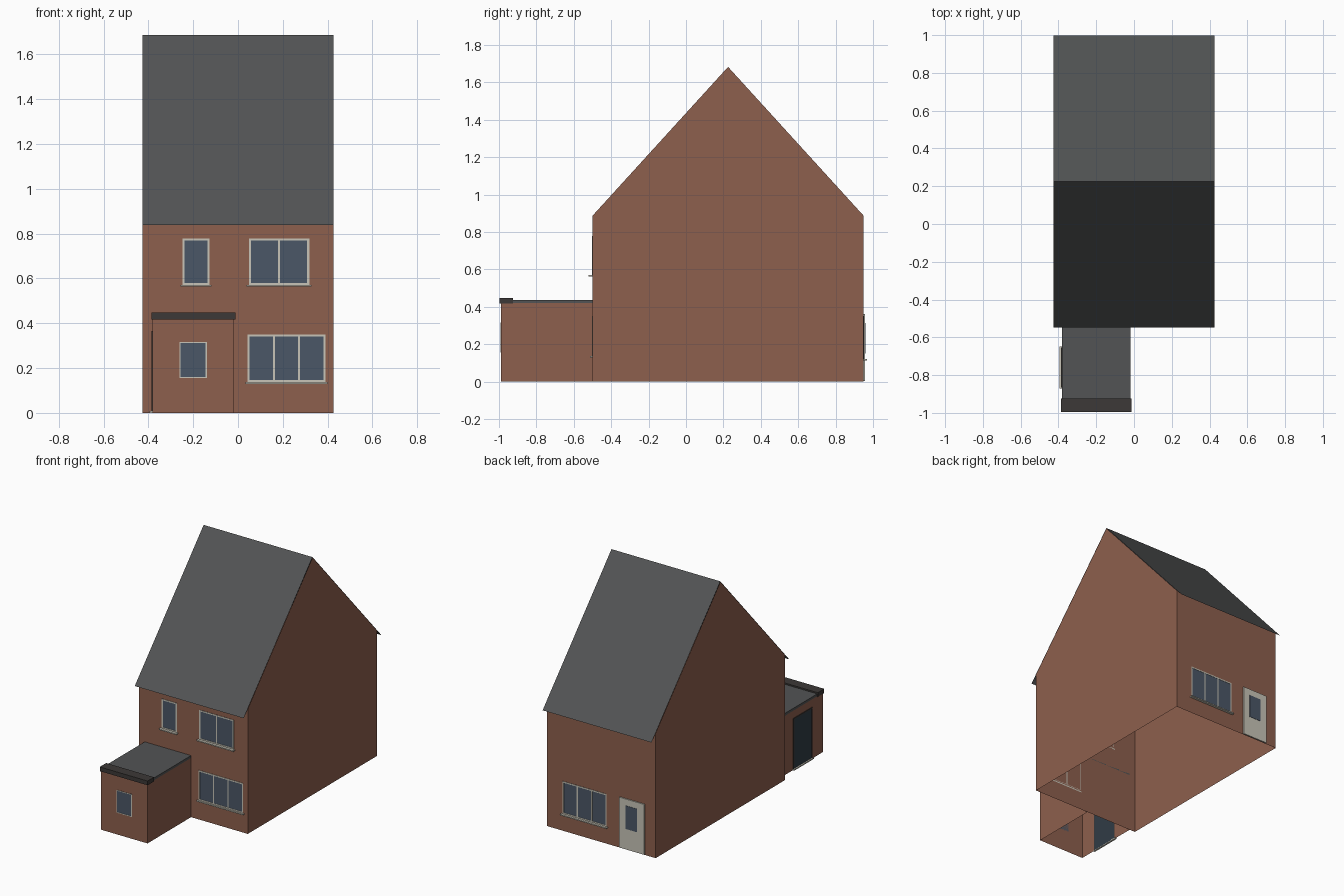
import bpy, bmesh

if "Cube" in bpy.data.objects:
    bpy.data.objects.remove(bpy.data.objects["Cube"])


def material(name, r, g, b):
    m = bpy.data.materials.new(name)
    m.diffuse_color = (r, g, b, 1)
    m.use_nodes = True
    m.node_tree.nodes["Principled BSDF"].inputs["Base Color"].default_value = m.diffuse_color
    return m


BRICK = material("brick", 0.27, 0.115, 0.075)
SLATE = material("slate", 0.085, 0.088, 0.09)
TRIM = material("dark_trim", 0.045, 0.04, 0.038)
FRAME = material("frame", 0.58, 0.56, 0.48)
GLASS = material("glass", 0.07, 0.095, 0.135)
DARK = material("dark_glass", 0.03, 0.045, 0.06)


def mesh_object(name, bm, mat):
    me = bpy.data.meshes.new(name)
    bm.to_mesh(me)
    bm.free()
    me.materials.append(mat)
    ob = bpy.data.objects.new(name, me)
    bpy.context.collection.objects.link(ob)
    return ob


def boxes(name, mat, *specs):
    """One object from boxes given as (x0, x1, y0, y1, z0, z1)."""
    bm = bmesh.new()
    for x0, x1, y0, y1, z0, z1 in specs:
        vs = bmesh.ops.create_cube(bm, size=1)["verts"]
        for v in vs:
            v.co.x = x1 if v.co.x > 0 else x0
            v.co.y = y1 if v.co.y > 0 else y0
            v.co.z = z1 if v.co.z > 0 else z0
    return mesh_object(name, bm, mat)


def sheet(name, mat, profile, x0, x1, caps=False):
    """Extrude a (y, z) line along x, optionally capping both ends."""
    bm = bmesh.new()
    a = [bm.verts.new((x0, y, z)) for y, z in profile]
    b = [bm.verts.new((x1, y, z)) for y, z in profile]
    for i in range(len(profile) - 1):
        bm.faces.new((a[i], b[i], b[i + 1], a[i + 1]))
    if caps:
        bm.faces.new(a)
        bm.faces.new(b[::-1])
    return mesh_object(name, bm, mat)


def window(name, wall, side, x0, x1, z0, z1, panes=1, sill=0.0, t=0.009):
    """Framed window on a wall at y = wall, facing side (-1 front, 1 back)."""
    def span(d):
        return sorted((wall, wall + side * d))
    boxes(name + "_glass", GLASS, (x0, x1, *span(0.001), z0, z1))
    f = span(0.003)
    bars = [(x0, x1, *f, z0, z0 + t), (x0, x1, *f, z1 - t, z1),
            (x0, x0 + t, *f, z0 + t, z1 - t), (x1 - t, x1, *f, z0 + t, z1 - t)]
    for i in range(1, panes):
        c = x0 + t / 2 + (x1 - x0 - t) * i / panes
        bars.append((c - t / 2, c + t / 2, *f, z0 + t, z1 - t))
    boxes(name + "_frame", FRAME, *bars)
    if sill:
        boxes(name + "_sill", FRAME, (x0 - 0.009, x1 + 0.009, *span(sill), z0 - 0.008, z0))


W, FRONT, BACK, RIDGE = 0.427, -0.5, 0.95, 0.225

# Main house: open-bottomed walls with full gables
gable = [(FRONT, 0), (FRONT, 0.887), (RIDGE, 1.683), (BACK, 0.887), (BACK, 0)]
walls = sheet("house_walls", BRICK, gable, -W, W, True)
bm = bmesh.new()
bm.from_mesh(walls.data)
sloped = [f for f in bm.faces if len(f.verts) == 4 and abs(f.normal.z) > 0.3]
bmesh.ops.delete(bm, geom=sloped, context="FACES_ONLY")
bm.to_mesh(walls.data)
bm.free()

# Thin pitched roof overhanging front and back
sheet("main_roof", SLATE, [(-0.547, 0.838), (RIDGE, 1.686), (0.997, 0.838)], -W, W)

# Porch: three brick walls, open underneath and against the house
bm = bmesh.new()
plan = [(-0.382, FRONT), (-0.382, -0.988), (-0.018, -0.988), (-0.018, FRONT)]
low = [bm.verts.new((x, y, 0)) for x, y in plan]
top = [bm.verts.new((x, y, 0.42)) for x, y in plan]
for i in range(3):
    bm.faces.new((low[i], low[i + 1], top[i + 1], top[i]))
mesh_object("porch_walls", bm, BRICK)

# Porch flat roof and front trim
boxes("porch_roof", SLATE, (-0.382, -0.018, -0.988, FRONT, 0.418, 0.437))
boxes("porch_trim", TRIM, (-0.387, -0.012, -0.996, -0.924, 0.417, 0.447))

# Front windows
window("upper_left_window", FRONT, -1, -0.247, -0.128, 0.571, 0.779, 1, 0.021)
window("upper_right_window", FRONT, -1, 0.048, 0.318, 0.571, 0.779, 2, 0.021)
window("lower_window", FRONT, -1, 0.042, 0.391, 0.138, 0.35, 3, 0.014)
window("porch_window", -0.988, -1, -0.261, -0.139, 0.155, 0.316, t=0.005)

# Back window and back door
window("back_window", BACK, 1, -0.043, 0.302, 0.122, 0.352, 3, 0.019)
boxes("back_door", FRAME, (-0.342, -0.145, BACK, 0.958, 0.004, 0.361))
boxes("back_door_glass", GLASS, (-0.288, -0.196, BACK, 0.96, 0.15, 0.315))

# Glazed entrance on the left side of the porch, with step
boxes("porch_door", DARK, (-0.384, -0.381, -0.86, -0.66, 0.005, 0.36))
boxes("porch_door_frame", TRIM,
      (-0.386, -0.381, -0.866, -0.858, 0.005, 0.366),
      (-0.386, -0.381, -0.662, -0.654, 0.005, 0.366),
      (-0.386, -0.381, -0.858, -0.662, 0.358, 0.366))
boxes("porch_door_sill", FRAME, (-0.394, -0.381, -0.872, -0.648, 0.0, 0.008))
